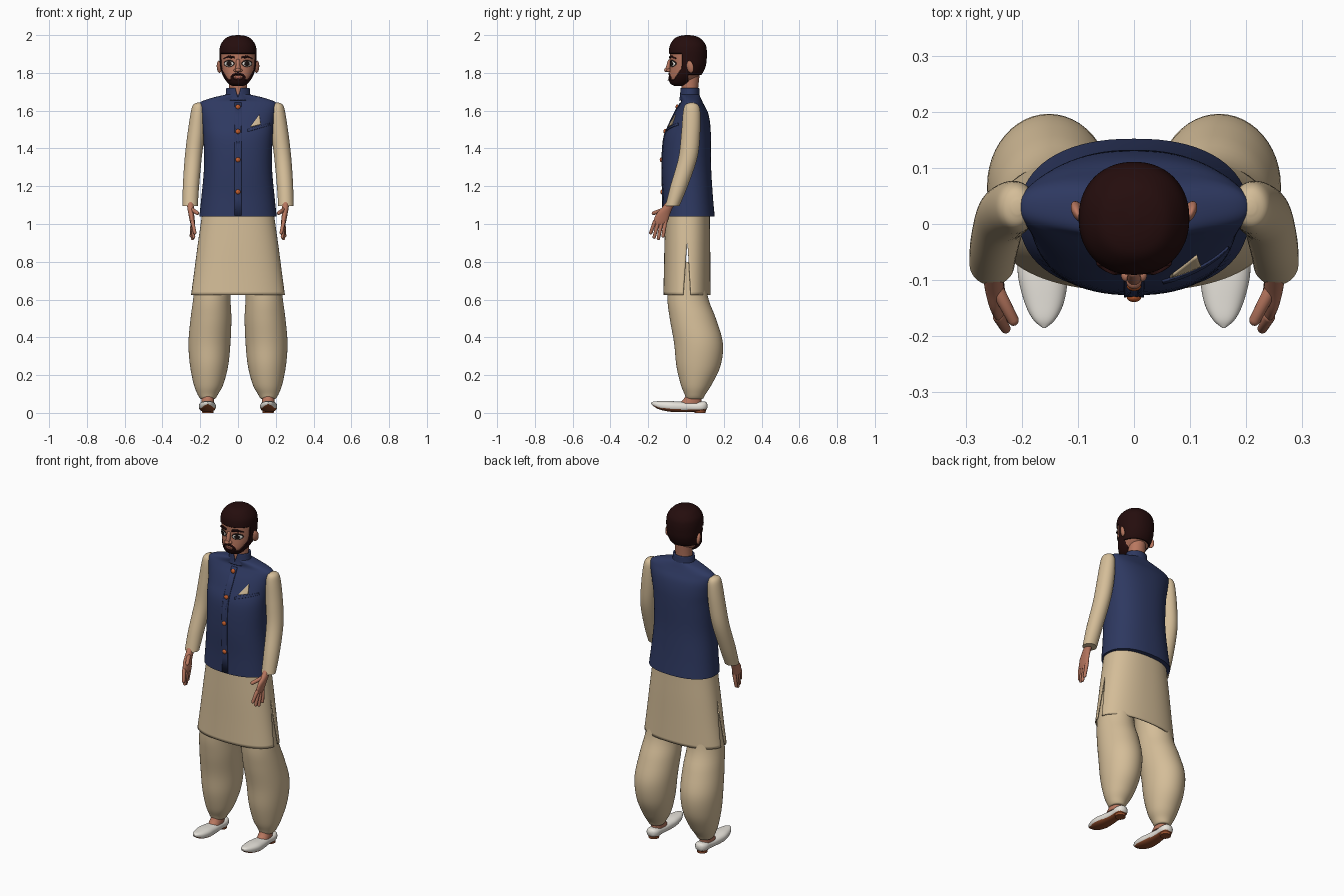
import bpy, bmesh
from math import pi, sin, cos, radians
from mathutils import Vector, Matrix, Euler
from mathutils.bvhtree import BVHTree

if "Cube" in bpy.data.objects:
    bpy.data.objects.remove(bpy.data.objects["Cube"])

def material(name, rgb):
    m = bpy.data.materials.new(name)
    m.diffuse_color = (*rgb, 1)
    m.use_nodes = True
    m.node_tree.nodes["Principled BSDF"].inputs["Base Color"].default_value = m.diffuse_color
    return m

BEIGE = material("beige cotton", (.66, .51, .315))
NAVY = material("navy wool", (.027, .040, .118))
SKIN = material("skin", (.48, .185, .115))
HAIR = material("dark hair", (.018, .004, .004))
WHITE = material("off white", (.80, .77, .71))
SOLE = material("leather sole", (.29, .075, .025))
BUTTON = material("copper button", (.55, .11, .025))
LIPS = material("lips", (.36, .10, .075))
DARK = material("eye dark", (.012, .007, .006))
surfaces = {}

def finish(name, bm, mats, mirror=False, solid=0, angle=45):
    surfaces[name] = BVHTree.FromBMesh(bm)
    me = bpy.data.meshes.new(name)
    bm.to_mesh(me)
    bm.free()
    me.shade_smooth()
    me.set_sharp_from_angle(angle=radians(angle))
    ob = bpy.data.objects.new(name, me)
    bpy.context.collection.objects.link(ob)
    for m in mats:
        me.materials.append(m)
    if solid:
        s = ob.modifiers.new("thickness", 'SOLIDIFY')
        s.thickness, s.offset = solid, -1
    if mirror:
        ob.modifiers.new("mirror", 'MIRROR').use_mirror_merge = False
    return ob

def smooth_rings(rings, sub):
    # Catmull-Rom through the given cross-sections
    out, r = [], [rings[0], *rings, rings[-1]]
    for i in range(1, len(r) - 2):
        a, b, c, d = (Vector(v) for v in r[i - 1:i + 3])
        for k in range(sub):
            t = k / sub
            out.append((b * 2 + (c - a) * t + (a * 2 - b * 5 + c * 4 - d) * t * t
                        + (b * 3 - a - c * 3 + d) * t ** 3) * .5)
    return out + [Vector(rings[-1])]

def loft(name, rings, mats, n=48, sub=5, power=2, slits=(-pi / 2,), gap=lambda z: 0,
         cap=True, along_y=False, rule=None, puff=0, **kw):
    # rings are (height, x, y, half width, half depth)
    bm = bmesh.new()
    m = n // len(slits)
    curve = lambda v: (abs(v) ** (2 / power)) * (1 if v > 0 else -1)
    for i, s in enumerate(slits):
        e = (list(slits) + [slits[0] + 2 * pi])[i + 1]
        prev = None
        for z, x, y, rx, ry in smooth_rings(rings, sub):
            g, row = gap(z), []
            for k in range(m + 1):
                a = s + g + (e - s - 2 * g) * k / m
                px, py = x + rx * curve(cos(a)), y + ry * curve(sin(a))
                row.append(bm.verts.new((px, z, py) if along_y else (px, py, z)))
            if prev:
                for k in range(m):
                    bm.faces.new((prev[k], prev[k + 1], row[k + 1], row[k]))
            prev = row
    bmesh.ops.remove_doubles(bm, verts=bm.verts, dist=1e-5)
    if cap:
        bmesh.ops.holes_fill(bm, edges=[e for e in bm.edges if e.is_boundary], sides=0)
    bmesh.ops.recalc_face_normals(bm, faces=bm.faces)
    bm.normal_update()
    if rule:
        for f in bm.faces:
            f.material_index = rule(f.calc_center_median(), f.normal)
    if puff:
        for v in [v for v in bm.verts if all(f.material_index == 1 for f in v.link_faces)]:
            v.co += v.normal * puff
    return finish(name, bm, mats, **kw)

def blob(name, loc, scale, mat, rot=(0, 0, 0), mirror=False):
    bm = bmesh.new()
    bmesh.ops.create_uvsphere(bm, u_segments=24, v_segments=14, radius=1)
    bm.transform(Matrix.LocRotScale(Vector(loc), Euler(rot), Vector(scale)))
    return finish(name, bm, [mat], mirror)

def capsule(name, a, b, r, mat, mirror=False):
    bm = bmesh.new()
    a, d = Vector(a), Vector(b) - Vector(a)
    bmesh.ops.create_uvsphere(bm, u_segments=16, v_segments=11, radius=r)
    for v in bm.verts:
        if v.co.z > 0:
            v.co = Vector((v.co.x * .85, v.co.y * .85, v.co.z + d.length))
    bm.transform(Matrix.Translation(a) @ d.to_track_quat('Z', 'Y').to_matrix().to_4x4())
    return finish(name, bm, [mat], mirror)

def patch(name, outline, base, off, mat, mirror=False, div=6):
    # thin plate whose (x, z) outline is projected on to the front of a part
    bm = bmesh.new()
    def hit(p):
        loc, nor, _, _ = surfaces[base].ray_cast(Vector((p.x, -1, p.y)), Vector((0, 1, 0)))
        return bm.verts.new(loc + nor * off)
    o = [Vector(p) for p in outline]
    o = [p.lerp(o[(i + 1) % len(o)], k / div) for i, p in enumerate(o) for k in range(div)]
    mid = sum(o, Vector((0, 0))) / len(o)
    centre, n = hit(mid), len(o)
    rows = [[hit(mid.lerp(p, t)) for p in o] for t in (.35, .7, 1)]
    for k in range(n):
        j = (k + 1) % n
        bm.faces.new((centre, rows[0][k], rows[0][j]))
        for a, b in zip(rows, rows[1:]):
            bm.faces.new((a[k], b[k], b[j], a[j]))
    return finish(name, bm, [mat], mirror, solid=off + .001)

def oval(x, z, rx, rz, n=24):
    return [(x + rx * cos(2 * pi * k / n), z + rz * sin(2 * pi * k / n)) for k in range(n)]

# Head: hair and beard are face regions, puffed slightly outward
def head_rule(c, nor):
    x, y, z = c
    if y > .012:
        return int(z > 1.79)
    if z > 1.9 or (y > -.022 and z > 1.82):
        return 1
    if y < -.05 and (x / .024) ** 2 + ((z - 1.778) / .010) ** 2 < 1:
        return 0
    ring = y < -.05 and (x / .040) ** 2 + ((z - 1.776) / .026) ** 2 < 1
    return int(ring or z < 1.764 + max(0, y + .065) * 1.5)

loft("head", [(1.735, 0, -.035, .022, .022), (1.745, 0, -.032, .045, .045),
              (1.77, 0, -.018, .066, .070), (1.80, 0, -.002, .081, .085),
              (1.84, 0, .008, .090, .092), (1.88, 0, .010, .093, .095),
              (1.92, 0, .010, .093, .095), (1.95, 0, .010, .086, .088),
              (1.978, 0, .008, .064, .066), (1.990, 0, .008, .040, .042),
              (1.995, 0, .008, .008, .008)],
     [SKIN, HAIR], n=144, sub=10, power=2.15, rule=head_rule, puff=.005)
loft("neck", [(1.64, 0, .02, .052, .045), (1.70, 0, .02, .047, .043), (1.79, 0, .022, .05, .05)],
     [SKIN])
blob("ear", (.099, .022, 1.832), (.011, .020, .033), SKIN, (.15, .12, -.5), True)
capsule("nose_bridge", (0, -.097, 1.818), (0, -.086, 1.86), .013, SKIN)
blob("nose_tip", (0, -.102, 1.815), (.014, .014, .011), SKIN)
blob("nostril", (.013, -.092, 1.813), (.010, .011, .009), SKIN, mirror=True)
patch("eye_rim", oval(.046, 1.850, .027, .018), "head", .002, DARK, True, 1)
patch("eye_white", oval(.046, 1.848, .023, .0135), "head", .004, WHITE, True, 1)
patch("iris", oval(.045, 1.849, .0125, .0125), "head", .006, DARK, True, 1)
patch("eyebrow", [(.018, 1.877), (.045, 1.884), (.073, 1.874), (.074, 1.879), (.047, 1.893),
                  (.018, 1.887)], "head", .005, HAIR, True, 2)
patch("lips", oval(0, 1.776, .017, .005), "head", .004, LIPS, div=1)
patch("chin_tuft", oval(0, 1.766, .006, .006, 12), "head", .006, HAIR, div=1)

# Waistcoat with collar, placket, buttons and pocket
loft("waistcoat", [(1.04, 0, .015, .205, .137), (1.15, 0, .010, .193, .132),
                   (1.30, 0, .003, .180, .130), (1.45, 0, .007, .183, .125),
                   (1.53, 0, .020, .190, .108), (1.59, 0, .028, .200, .088),
                   (1.63, 0, .030, .207, .066), (1.65, 0, .030, .190, .056),
                   (1.67, 0, .025, .130, .052), (1.685, 0, .020, .065, .050)],
     [NAVY], n=72, power=2.3)
loft("collar", [(1.655, 0, .02, .072, .056), (1.68, 0, .02, .066, .052), (1.72, 0, .02, .062, .050)],
     [NAVY], gap=lambda z: max(0, z - 1.668) * 5, cap=False, solid=.009)
patch("placket", [(-.018, 1.035 + .01), (.018, 1.045), (.018, 1.64), (-.018, 1.64)],
      "waistcoat", .004, NAVY, div=14)
for z in (1.62, 1.49, 1.34, 1.17):
    p = surfaces["waistcoat"].ray_cast(Vector((0, -1, z)), Vector((0, 1, 0)))[0]
    blob("button", p + Vector((0, -.004, 0)), (.013, .009, .013), BUTTON)
patch("pocket_welt", [(.052, 1.488), (.168, 1.522), (.166, 1.534), (.050, 1.500)],
      "waistcoat", .004, NAVY)
patch("pocket_square", [(.064, 1.512), (.118, 1.526), (.112, 1.578)], "waistcoat", .005, BEIGE)

# Long shirt skirt with a slit at each side
loft("shirt_skirt", [(1.12, 0, .010, .182, .118), (1.04, 0, .008, .192, .118),
                     (.90, 0, .007, .212, .121), (.75, 0, .006, .232, .123),
                     (.625, 0, .005, .250, .125)],
     [BEIGE], n=80, power=2.3, slits=(0, pi), gap=lambda z: max(0, .9 - z) * .45,
     cap=False, solid=.006)

# Sleeves
loft("sleeve", [(1.642, .207, .030, .010, .012), (1.63, .210, .030, .028, .035),
                (1.59, .212, .030, .038, .046), (1.48, .222, .025, .045, .050),
                (1.35, .237, .010, .045, .050), (1.20, .249, -.037, .043, .046),
                (1.095, .253, -.072, .040, .037)], [BEIGE], mirror=True)

# Hands
loft("palm", [(1.12, .252, -.075, .019, .026), (1.085, .250, -.100, .018, .029),
              (1.05, .247, -.122, .015, .037), (1.01, .241, -.136, .013, .038),
              (.995, .239, -.139, .009, .032)], [SKIN], n=32, mirror=True)
for y0, tip in ((-.166, (.229, -.186, .955)), (-.148, (.235, -.168, .932)),
                (-.129, (.241, -.146, .925)), (-.110, (.247, -.121, .938))):
    capsule("finger", (.241, y0, 1.01), tip, .0105, SKIN, True)
capsule("thumb", (.242, -.120, 1.075), (.216, -.170, 1.058), .012, SKIN, True)

# Baggy trousers
loft("trouser_leg", [(.80, .120, .005, .095, .095), (.62, .137, .008, .098, .107),
                     (.50, .143, .036, .108, .122), (.37, .151, .066, .111, .129),
                     (.25, .153, .066, .101, .117), (.15, .156, .054, .078, .082),
                     (.10, .160, .048, .055, .056), (.078, .160, .046, .042, .046),
                     (.074, .160, .046, .034, .038)], [BEIGE], mirror=True)

# Feet and curled slippers, soles coloured by facing direction
loft("foot", [(.11, .16, .045, .030, .036), (.075, .16, .035, .033, .046),
              (.05, .16, .022, .034, .060)], [SKIN], mirror=True)
loft("slipper", [(-.185, .16, .051, .003, .003), (-.170, .16, .047, .020, .013),
                 (-.140, .16, .040, .035, .022), (-.090, .162, .035, .045, .028),
                 (-.040, .162, .032, .043, .028), (.030, .16, .031, .036, .025),
                 (.080, .16, .033, .037, .027), (.105, .16, .036, .026, .022),
                 (.114, .16, .037, .008, .008)], [WHITE, SOLE], power=2.4, along_y=True,
     rule=lambda c, nor: int(nor.z < -.55), mirror=True)
loft("heel", [(0, .16, .075, .029, .029), (.025, .16, .075, .031, .031)], [SOLE], sub=1, n=32,
     mirror=True)
